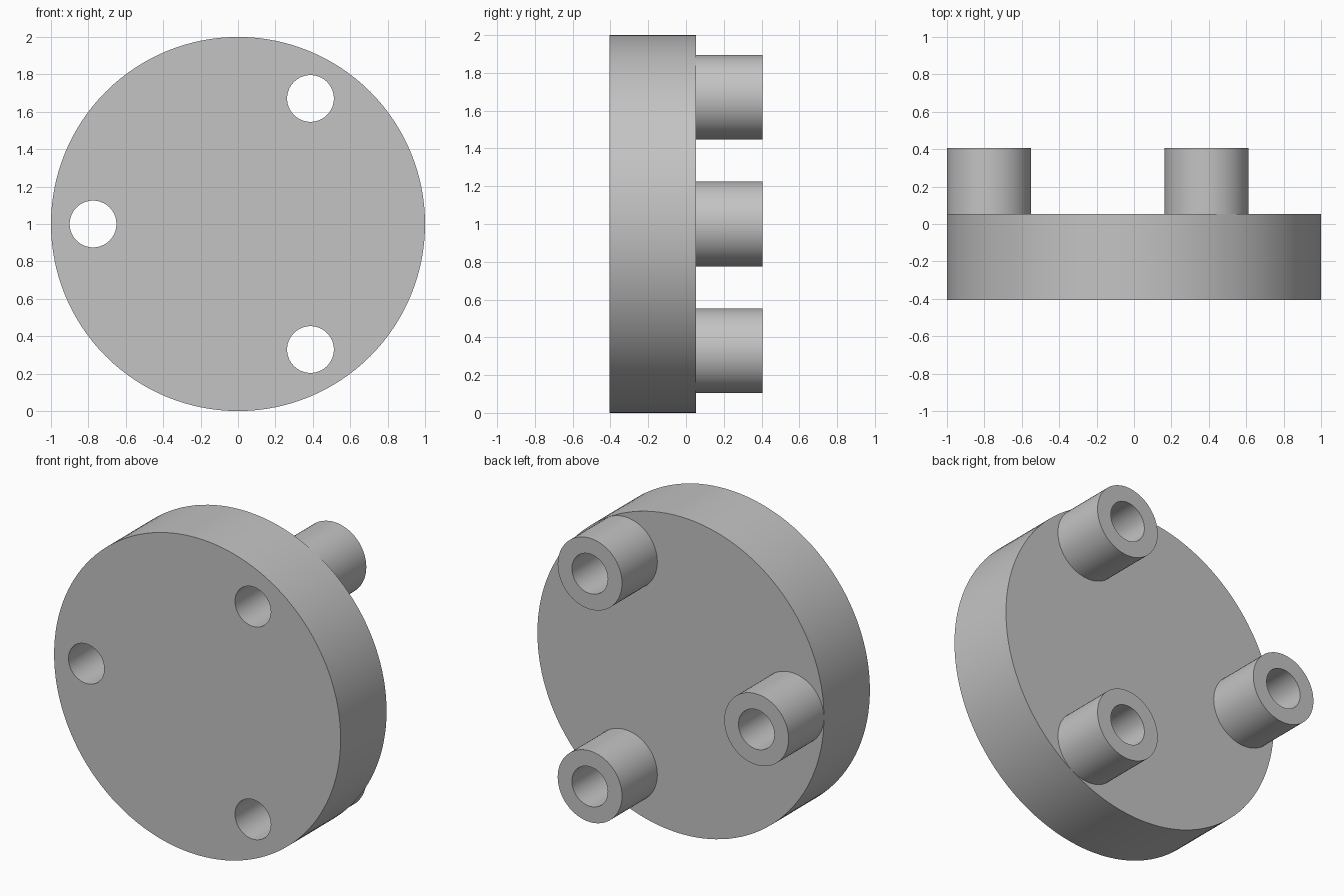
import bpy
from math import cos, sin, pi, radians

cube = bpy.data.objects.get("Cube")
if cube:
    bpy.data.objects.remove(cube, do_unlink=True)

FRONT, BACK, BOSS_END = -0.405, 0.053, 0.405
CENTRE_Z = 1.0
RING = 0.775            # distance of the bosses from the plate axis
BOSS_R, HOLE_R = 0.2245, 0.125

# Single grey material
grey = bpy.data.materials.new("plain grey")
grey.use_nodes = True
colour = (0.55, 0.55, 0.55, 1)
grey.diffuse_color = colour
bsdf = grey.node_tree.nodes["Principled BSDF"]
bsdf.inputs["Base Color"].default_value = colour
bsdf.inputs["Roughness"].default_value = 0.6


def rod(name, radius, y0, y1, x=0, z=CENTRE_Z, sides=64):
    """Cylinder lying along y from y0 to y1."""
    bpy.ops.mesh.primitive_cylinder_add(
        vertices=sides, radius=radius, depth=y1 - y0,
        location=(x, (y0 + y1) / 2, z), rotation=(pi / 2, 0, 0))
    obj = bpy.context.object
    obj.name = name
    obj.data.materials.append(grey)
    return obj


def combine(target, tool, operation):
    """Apply a boolean to the target and discard the tool."""
    tool.hide_render = True
    mod = target.modifiers.new(operation.lower(), 'BOOLEAN')
    mod.operation = operation
    mod.solver = 'EXACT'
    mod.object = tool
    bpy.context.view_layer.objects.active = target
    bpy.ops.object.modifier_apply(modifier=mod.name)
    bpy.data.objects.remove(tool, do_unlink=True)


# Round plate
plate = rod("flange_plate", 1.0, FRONT, BACK, sides=128)

# Three hollow bosses on the back, bored through the plate
spots = [(RING * cos(radians(a)), CENTRE_Z + RING * sin(radians(a)))
         for a in (60, 180, 300)]
for x, z in spots:
    combine(plate, rod("boss", BOSS_R, BACK - 0.1, BOSS_END, x, z), 'UNION')
for x, z in spots:
    combine(plate, rod("bore", HOLE_R, FRONT - 0.1, BOSS_END + 0.1, x, z),
            'DIFFERENCE')

# Smooth round walls, crisp rims
bpy.ops.object.select_all(action='DESELECT')
plate.select_set(True)
bpy.context.view_layer.objects.active = plate
bpy.ops.object.shade_smooth_by_angle(angle=radians(30))
